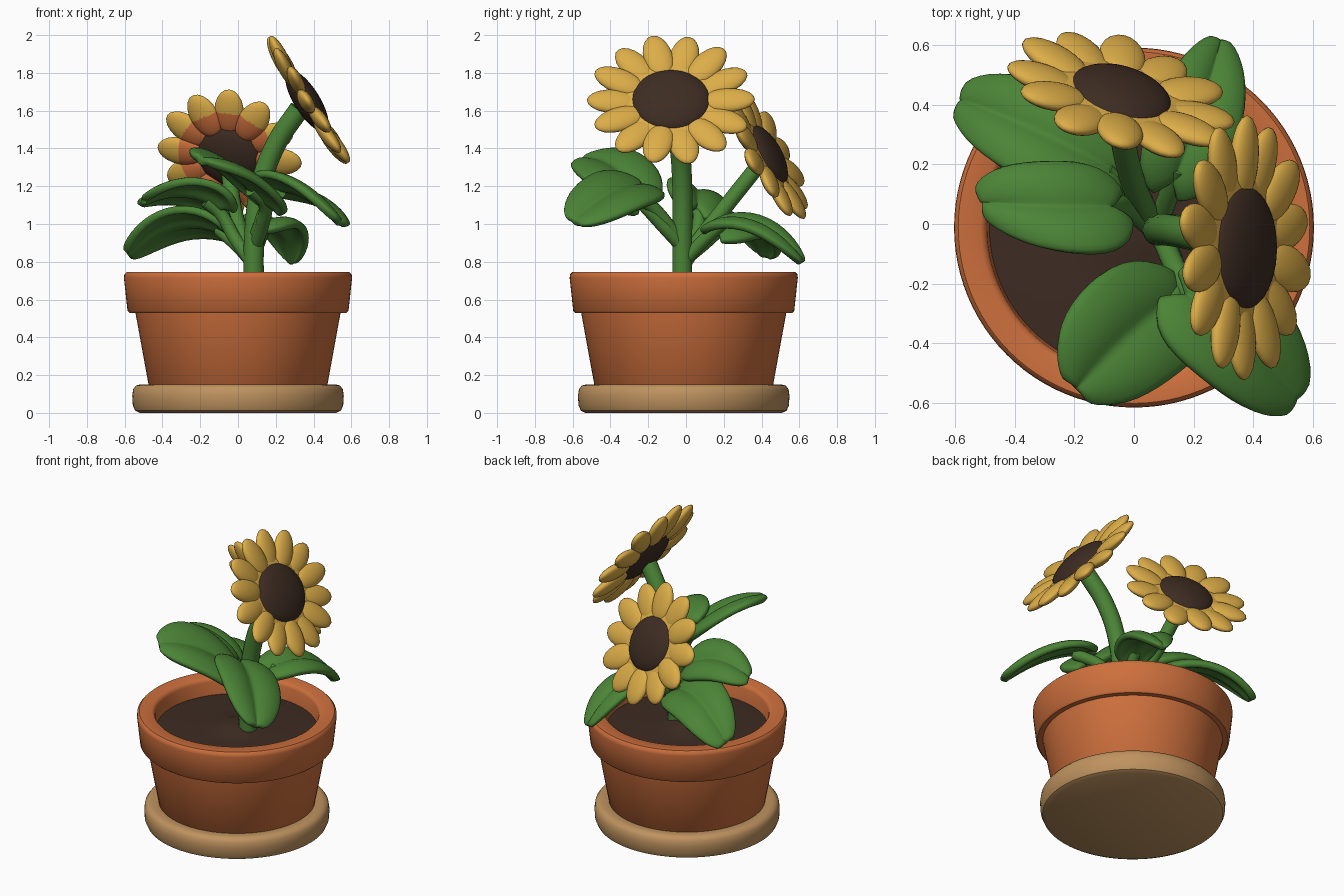
import bpy, bmesh, math
from mathutils import Vector, Matrix

if "Cube" in bpy.data.objects:
    bpy.data.objects.remove(bpy.data.objects["Cube"])


def material(name, rgb):
    m = bpy.data.materials.new(name)
    m.diffuse_color = (*rgb, 1)
    m.use_nodes = True
    m.node_tree.nodes["Principled BSDF"].inputs["Base Color"].default_value = m.diffuse_color
    return m


TERRACOTTA = material("terracotta", (0.61, 0.16, 0.046))
TAN = material("tan_clay", (0.52, 0.29, 0.115))
BROWN = material("dark_brown", (0.047, 0.025, 0.016))
GREEN = material("leaf_green", (0.07, 0.23, 0.037))
YELLOW = material("petal_yellow", (0.72, 0.42, 0.065))
POT_Y = -0.012


def add_object(name, bm, *mats, angle=None):
    bmesh.ops.recalc_face_normals(bm, faces=bm.faces)
    me = bpy.data.meshes.new(name)
    for f in bm.faces:
        f.smooth = True
    bm.to_mesh(me)
    bm.free()
    ob = bpy.data.objects.new(name, me)
    bpy.context.collection.objects.link(ob)
    for m in mats:
        me.materials.append(m)
    if angle:
        bpy.ops.object.select_all(action='DESELECT')
        ob.select_set(True)
        bpy.context.view_layer.objects.active = ob
        bpy.ops.object.shade_smooth_by_angle(angle=math.radians(angle))
    return ob


def lathe(name, profile, mat):
    bm = bmesh.new()
    vs = [bm.verts.new((r, 0, z)) for r, z in profile]
    es = [bm.edges.new(p) for p in zip(vs, vs[1:])]
    bmesh.ops.spin(bm, geom=vs + es, axis=(0, 0, 1), cent=(0, 0, 0),
                   angle=2 * math.pi, steps=96, use_merge=True)
    bmesh.ops.remove_doubles(bm, verts=bm.verts, dist=1e-4)
    bmesh.ops.translate(bm, verts=bm.verts, vec=(0, POT_Y, 0))
    return add_object(name, bm, mat, angle=40)


def tube(name, points, radius):
    cu = bpy.data.curves.new(name, 'CURVE')
    cu.dimensions = '3D'
    cu.bevel_depth = radius
    cu.bevel_resolution = 5
    cu.use_fill_caps = True
    sp = cu.splines.new('BEZIER')
    sp.bezier_points.add(len(points) - 1)
    for bp, p in zip(sp.bezier_points, points):
        bp.co = p
        bp.handle_left_type = bp.handle_right_type = 'AUTO'
    ob = bpy.data.objects.new(name, cu)
    bpy.context.collection.objects.link(ob)
    cu.materials.append(GREEN)
    bpy.ops.object.select_all(action='DESELECT')
    ob.select_set(True)
    bpy.context.view_layer.objects.active = ob
    bpy.ops.object.convert(target='MESH')


def leaf(name, base, mid, tip, side, half_width, blunt=1.0):
    """Pillowy leaf with a sunken midrib, swept along a curve through three points."""
    base, mid, tip = Vector(base), Vector(mid), Vector(tip)
    side = Vector(side).normalized()
    ctrl = 2 * mid - (base + tip) / 2
    rows = [(0, .25), (.06, .62), (.15, .86), (.3, 1), (.48, 1), (.64, .93),
            (.78, .78), (.89, .55), (.96, .33), (1, .12)]
    cols = 12
    bm = bmesh.new()
    grid = []
    for u, w in rows:
        w = w ** (1 / blunt) if u > 0.5 else w
        p = base * (1 - u) ** 2 + ctrl * 2 * u * (1 - u) + tip * u * u
        t = ((ctrl - base) * (1 - u) + (tip - ctrl) * u).normalized()
        n = side.cross(t).normalized()
        n = n if n.z > 0 else -n
        row = []
        for i in range(cols + 1):
            v = 2 * i / cols - 1
            lift = 0.11 * w * abs(v) * (1.05 - abs(v))
            back = t * (-0.07 * abs(v) * (1 - u))   # heart-shaped base lobes
            row.append(bm.verts.new(p + side * v * w * half_width + n * lift + back))
        grid.append(row)
    for a, b in zip(grid, grid[1:]):
        for i in range(cols):
            bm.faces.new((a[i], a[i + 1], b[i + 1], b[i]))
    ob = add_object(name, bm, GREEN)
    so = ob.modifiers.new("thickness", 'SOLIDIFY')
    so.thickness = 0.045
    so.offset = 0
    ob.modifiers.new("round", 'SUBSURF').levels = 1
    ob.modifiers["round"].render_levels = 1


def flower(name, centre, normal, count, phase, radius, disc, stretch, painted):
    n = Vector(normal).normalized()
    up = (Vector((0, 0, 1)) - n * n.z).normalized()
    right = up.cross(n)
    frame = Matrix((right, up, n)).transposed().to_4x4()
    frame = Matrix.Translation(centre) @ frame
    # ring of petals on a thin base plate
    bm = bmesh.new()
    inner = disc[1] * 0.75
    half = (radius - inner) / 2
    width = math.pi * (inner + half) / count * 1.16
    for i in range(count):
        a = phase + 2 * math.pi * i / count
        m = (Matrix.Diagonal((stretch, 1, 1, 1)) @ Matrix.Rotation(a, 4, 'Z')
             @ Matrix.Translation((inner + half, 0, 0.006 * (-1) ** i))
             @ Matrix.Rotation(math.radians(-5), 4, 'Y') @ Matrix.Diagonal((half, width, 0.036, 1)))
        bmesh.ops.create_uvsphere(bm, u_segments=20, v_segments=14, radius=1, matrix=m)
    plate = inner + half * 0.95
    bmesh.ops.create_uvsphere(bm, u_segments=40, v_segments=14, radius=1,
                              matrix=Matrix.Diagonal((plate * stretch, plate, 0.024, 1)))
    # terracotta patch on the rear of the petals, near the centre
    for f in bm.faces:
        c = f.calc_center_median()
        if painted and c.z < 0 and c.xy.length < 0.27:
            f.material_index = 1
    bm.transform(frame)
    add_object(name + "_petals", bm, YELLOW, TERRACOTTA)
    # domed seed disc, bulging on both sides
    bm = bmesh.new()
    bmesh.ops.create_uvsphere(bm, u_segments=40, v_segments=20, radius=1,
                              matrix=Matrix.Diagonal((*disc, 0.068, 1)))
    bm.transform(frame)
    add_object(name + "_seed_disc", bm, BROWN)


# saucer, pot and soil
lathe("saucer", [(0, 0), (.52, 0), (.545, .012), (.557, .04), (.56, .09), (.555, .125),
                 (.54, .145), (.515, .151), (.47, .148), (.44, .14), (0, .14)], TAN)
lathe("pot", [(0, .11), (.45, .11), (.47, .13), (.543, .53), (.575, .53), (.585, .54),
              (.604, .715), (.602, .733), (.59, .745), (.515, .745), (.5, .737),
              (.493, .72), (.482, .6), (0, .6)], TERRACOTTA)
lathe("soil", [(0, .675), (.08, .672), (.14, .65), (.25, .642), (.4, .645), (.487, .635),
               (.487, .61), (0, .61)], BROWN)

# stems
tube("main_stem", [(.085, -.02, .62), (.085, -.02, .9), (.12, -.02, 1.2),
                   (.2, -.035, 1.42), (.325, -.07, 1.61)], .054)
tube("second_stem", [(.08, -.02, .78), (.03, .06, .9), (-.02, .2, 1.08),
                     (-.05, .375, 1.3)], .042)

# petioles
tube("left_petiole", [(.07, -.02, .8), (-.02, .05, .93), (-.09, .07, 1.05), (-.17, .05, 1.12)], .035)
tube("back_left_petiole", [(.07, -.02, .8), (0, .08, .88), (-.1, .18, .97)], .034)
tube("front_petiole", [(.09, -.02, .88), (.13, -.13, 1.0), (.14, -.23, 1.11), (.07, -.3, 1.18)], .036)
tube("front_right_petiole", [(.1, -.06, .95), (.15, -.17, 1.08), (.22, -.29, 1.17)], .036)
tube("back_right_petiole", [(.08, -.01, .8), (.11, .08, .9), (.15, .19, 1.0)], .034)

# leaves
leaf("back_left_leaf", (-.07, .17, .95), (-.32, .3, .99), (-.58, .41, .83), (.3, .85, -.4), .185, 1.5)
leaf("left_leaf", (-.08, .05, 1.08), (-.28, .05, 1.16), (-.51, .07, 1.11), (-.3, .85, -.34), .175, 1.4)
leaf("front_leaf", (.14, -.24, 1.11), (-.04, -.38, 1.28), (-.2, -.55, 1.33), (.36, -.35, -.17), .225, 1.4)
leaf("front_right_leaf", (.17, -.24, 1.19), (.36, -.39, 1.15), (.54, -.59, 1.0), (.27, .37, -.18), .205, 1.4)
leaf("back_right_leaf", (.13, .15, .98), (.22, .38, .98), (.285, .61, .79), (.92, -.3, -.15), .15)

# flowers
flower("tall_flower", (.365, -.08, 1.652), (.85, 0, .53), 14, math.pi / 2 + math.pi / 14,
       .405, (.21, .188), 1.1, False)
flower("short_flower", (-.045, .43, 1.362), (.26, .85, .46), 12, math.radians(97),
       .388, (.176, .176), 1.02, True)
